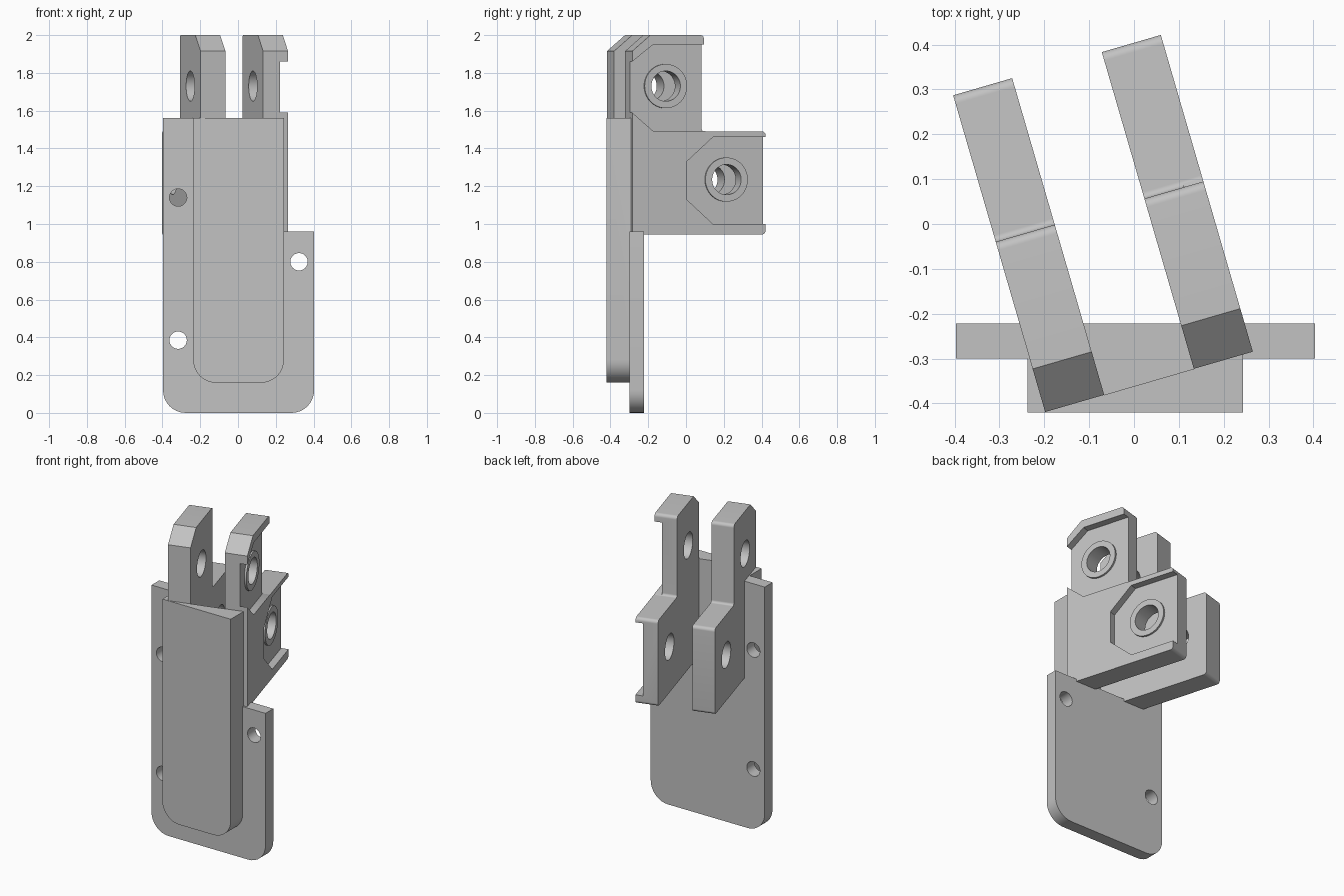
import bpy
import bmesh
import math
from mathutils import Matrix, Vector

cube = bpy.data.objects.get("Cube")
if cube:
    bpy.data.objects.remove(cube)

grey = bpy.data.materials.new("plain grey")
grey.use_nodes = True
tone = (0.54, 0.54, 0.54, 1)
grey.diffuse_color = tone
grey.node_tree.nodes["Principled BSDF"].inputs["Base Color"].default_value = tone


def outline(corners, steps=8):
    """Corners are (a, b) or (a, b, radius) for a rounded right angle."""
    pts = []
    for i, corner in enumerate(corners):
        p = Vector(corner[:2])
        if len(corner) == 2:
            pts.append(p)
            continue
        before = Vector(corners[i - 1][:2])
        after = Vector(corners[(i + 1) % len(corners)][:2])
        a = p + (before - p).normalized() * corner[2]
        b = p + (after - p).normalized() * corner[2]
        centre = a + b - p
        for k in range(steps + 1):
            t = math.pi / 2 * k / steps
            pts.append(centre + (b - centre) * math.sin(t) + (a - centre) * math.cos(t))
    return pts


def prism(name, corners, start, end, frame):
    """Extrude an outline in the frame's first and third axes along its second."""
    pts = [frame @ Vector((p.x, start, p.y)) for p in outline(corners)]
    shift = frame.to_3x3() @ Vector((0, end - start, 0))
    bm = bmesh.new()
    near = [bm.verts.new(p) for p in pts]
    far = [bm.verts.new(p + shift) for p in pts]
    bm.faces.new(near)
    bm.faces.new(far[::-1])
    for i in range(len(pts)):
        bm.faces.new((near[i], near[i - 1], far[i - 1], far[i]))
    bm.normal_update()
    if bm.calc_volume(signed=True) < 0:
        bmesh.ops.reverse_faces(bm, faces=bm.faces)
    mesh = bpy.data.meshes.new(name)
    bm.to_mesh(mesh)
    bm.free()
    mesh.materials.append(grey)
    obj = bpy.data.objects.new(name, mesh)
    bpy.context.collection.objects.link(obj)
    return obj


def cylinder(name, a, b, radius, start, end, frame):
    ring = [(a + radius * math.cos(k * math.tau / 40),
             b + radius * math.sin(k * math.tau / 40)) for k in range(40)]
    return prism(name, ring, start, end, frame)


def combine(obj, tool, operation):
    mod = obj.modifiers.new("combine", "BOOLEAN")
    mod.object, mod.operation, mod.solver = tool, operation, "EXACT"
    bpy.context.view_layer.update()
    graph = bpy.context.evaluated_depsgraph_get()
    mesh = bpy.data.meshes.new_from_object(obj.evaluated_get(graph))
    obj.modifiers.clear()
    obj.data = mesh
    bpy.data.objects.remove(tool)


# Lug frame: first axis runs back along a lug, second across both lugs
world = Matrix.Translation((0.003, 0, 0))
angle = math.radians(16.2)
s, c = math.sin(angle), math.cos(angle)
lug_frame = Matrix(((-s, c, 0, -0.198), (c, s, 0, -0.419), (0, 0, 1, 0), (0, 0, 0, 1)))
thick, outer, floor = 0.137, 0.482, 0.437
inner = outer - thick

# Back plate with a lowered shoulder, and the raised front boss
body = prism("bracket_body", [(-0.4, 0, 0.12), (0.4, 0, 0.12), (0.4, 0.96), (0.24, 0.96),
                              (0.24, 1.56), (-0.4, 1.56)], -0.3, -0.222, world)
boss = prism("front_boss", [(-0.24, 0.16, 0.12), (0.24, 0.16, 0.12),
                            (0.24, 1.56), (-0.24, 1.56)], -0.42, -0.29, world)
combine(body, boss, "UNION")

# Slot between the two lugs
slot = prism("slot", [(0, 0.96), (0.6, 0.96), (0.6, 1.8), (0, 1.8)],
             thick - 0.03, inner + 0.03, lug_frame)
combine(body, slot, "DIFFERENCE")

# Two stepped lugs
lug_profile = [(0, 0.945), (0.735, 0.945, 0.02), (0.735, 1.49, 0.02), (0.395, 1.49, 0.015),
               (0.395, 2, 0.02), (0.1, 2), (0, 1.915)]
for name, start in (("right_lug", 0), ("left_lug", inner)):
    combine(body, prism(name, lug_profile, start, start + thick, lug_frame), "UNION")

# Shallow chamfered pockets in the outer face
upper_pocket = [(-0.05, 1.632), (0, 1.59), (0.115, 1.492), (0.5, 1.492),
                (0.5, 1.95), (0.115, 1.95), (0, 1.86), (-0.05, 1.82)]
lower_pocket = [(0.3, 1.13), (0.445, 1), (0.85, 1), (0.85, 1.46), (0.445, 1.46), (0.3, 1.33)]
for pocket in (upper_pocket, lower_pocket):
    combine(body, prism("pocket", pocket, floor, outer + 0.1, lug_frame), "DIFFERENCE")

# Pivot holes through both lugs, each with a raised ring on the pocket floor
for u, z in ((0.195, 1.73), (0.53, 1.235)):
    ring = cylinder("pivot_ring", u, z, 0.117, floor - 0.005, floor + 0.012, lug_frame)
    combine(body, ring, "UNION")
    combine(body, cylinder("hole", u, z, 0.08, -0.2, 0.7, lug_frame), "DIFFERENCE")

# Screw holes in the plate
for x, z in ((-0.32, 1.14), (-0.32, 0.385), (0.32, 0.8)):
    combine(body, cylinder("hole", x, z, 0.046, -0.35, -0.2, world), "DIFFERENCE")

bpy.ops.object.select_all(action="DESELECT")
body.select_set(True)
bpy.context.view_layer.objects.active = body
bpy.ops.object.shade_smooth_by_angle(angle=math.radians(30))
